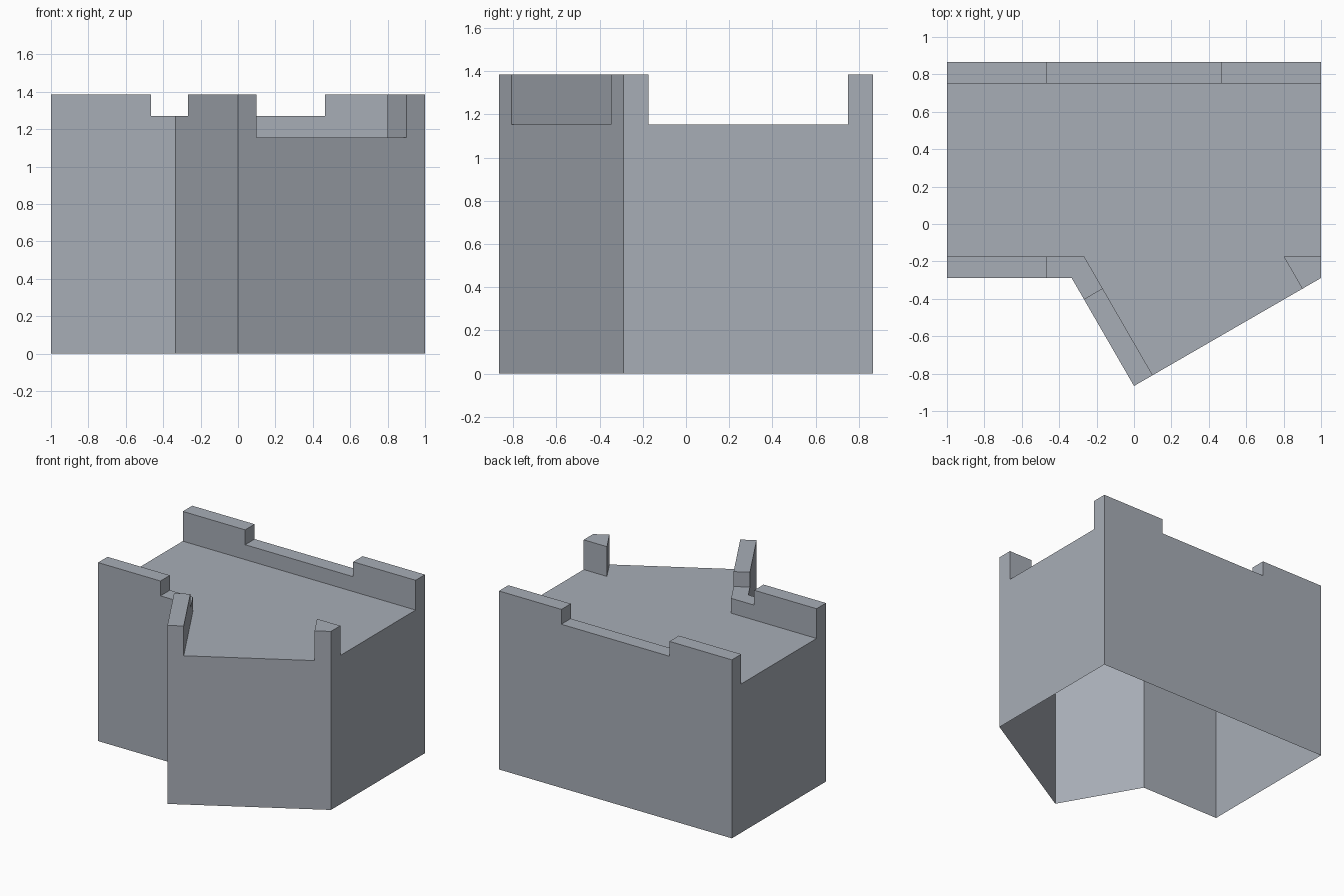
import bpy, bmesh, math

if "Cube" in bpy.data.objects:
    bpy.data.objects.remove(bpy.data.objects["Cube"])

R3 = math.sqrt(3)
Y_BACK, Y_FRONT, Y_TIP = R3 / 2, -R3 / 6, -R3 / 2
T = R3 / 15                                   # parapet thickness
FLOOR, LOW, HIGH = 10 * T, 11 * T, 12 * T     # deck, crenel and merlon heights
LEVELS = [0, FLOOR, LOW, HIGH]
M = 0.464                                     # merlon ends
yb, yf = Y_BACK - T, Y_FRONT + T              # inner faces of parapets

# Key plan points of the slanted parapet
tip, tip_in = (0, Y_TIP), (0.1, Y_TIP + 0.1 / R3)
cut = (-0.268, Y_TIP + 0.268 * R3)
cut_in = (cut[0] + 0.1, cut[1] + 0.1 / R3)
bend, bend_in = (-1 / 3, Y_FRONT), (-4 / 15, yf)
right_a, right_b = (0.9, Y_FRONT - 0.1 / R3), (0.8, yf)


def rect(x0, x1, y0, y1):
    return [(x0, y0), (x1, y0), (x1, y1), (x0, y1)]


# Plan cells (counter-clockwise) with their top heights
cells = [
    # deck
    ([(1, yf), (1, yb), (M, yb), (-M, yb), (-1, yb), (-1, yf), (-M, yf),
      bend_in, cut_in, tip_in, right_a, right_b], FLOOR),
    # back parapet
    (rect(-1, -M, yb, Y_BACK), HIGH),
    (rect(-M, M, yb, Y_BACK), LOW),
    (rect(M, 1, yb, Y_BACK), HIGH),
    # front left parapet, bent low part, slanted merlon
    (rect(-1, -M, Y_FRONT, yf), HIGH),
    ([(-M, Y_FRONT), bend, cut, cut_in, bend_in, (-M, yf)], LOW),
    ([cut, tip, tip_in, cut_in], HIGH),
    # right corner merlon
    ([right_a, (1, Y_FRONT), (1, yf), right_b], HIGH),
]


def key(p):
    return (round(p[0], 4), round(p[1], 4))


def edges(poly):
    return zip(poly, poly[1:] + poly[:1])


# Height on the left side of every directed plan edge
height = {(key(a), key(b)): h for poly, h in cells for a, b in edges(poly)}

bm = bmesh.new()


def face(pts):
    bm.faces.new([bm.verts.new(p) for p in pts])


for poly, h in cells:
    face([(x, y, h) for x, y in poly])
    for a, b in edges(poly):
        low = height.get((key(b), key(a)), 0)   # open underside at the outline
        for z0, z1 in zip(LEVELS, LEVELS[1:]):
            if z0 >= low - 1e-6 and z1 <= h + 1e-6:
                face([(*a, z0), (*b, z0), (*b, z1), (*a, z1)])

# Weld, then merge coplanar pieces into whole walls
bmesh.ops.remove_doubles(bm, verts=bm.verts, dist=1e-4)
bmesh.ops.dissolve_limit(bm, angle_limit=math.radians(1), verts=bm.verts,
                         edges=bm.edges, use_dissolve_boundaries=True)

mesh = bpy.data.meshes.new("wall_section")
bm.to_mesh(mesh)
bm.free()

stone = bpy.data.materials.new("blue grey stone")
stone.diffuse_color = (0.39, 0.42, 0.47, 1)
stone.use_nodes = True
stone.node_tree.nodes["Principled BSDF"].inputs["Base Color"].default_value = stone.diffuse_color
mesh.materials.append(stone)

obj = bpy.data.objects.new("castle_wall_section", mesh)
bpy.context.collection.objects.link(obj)
